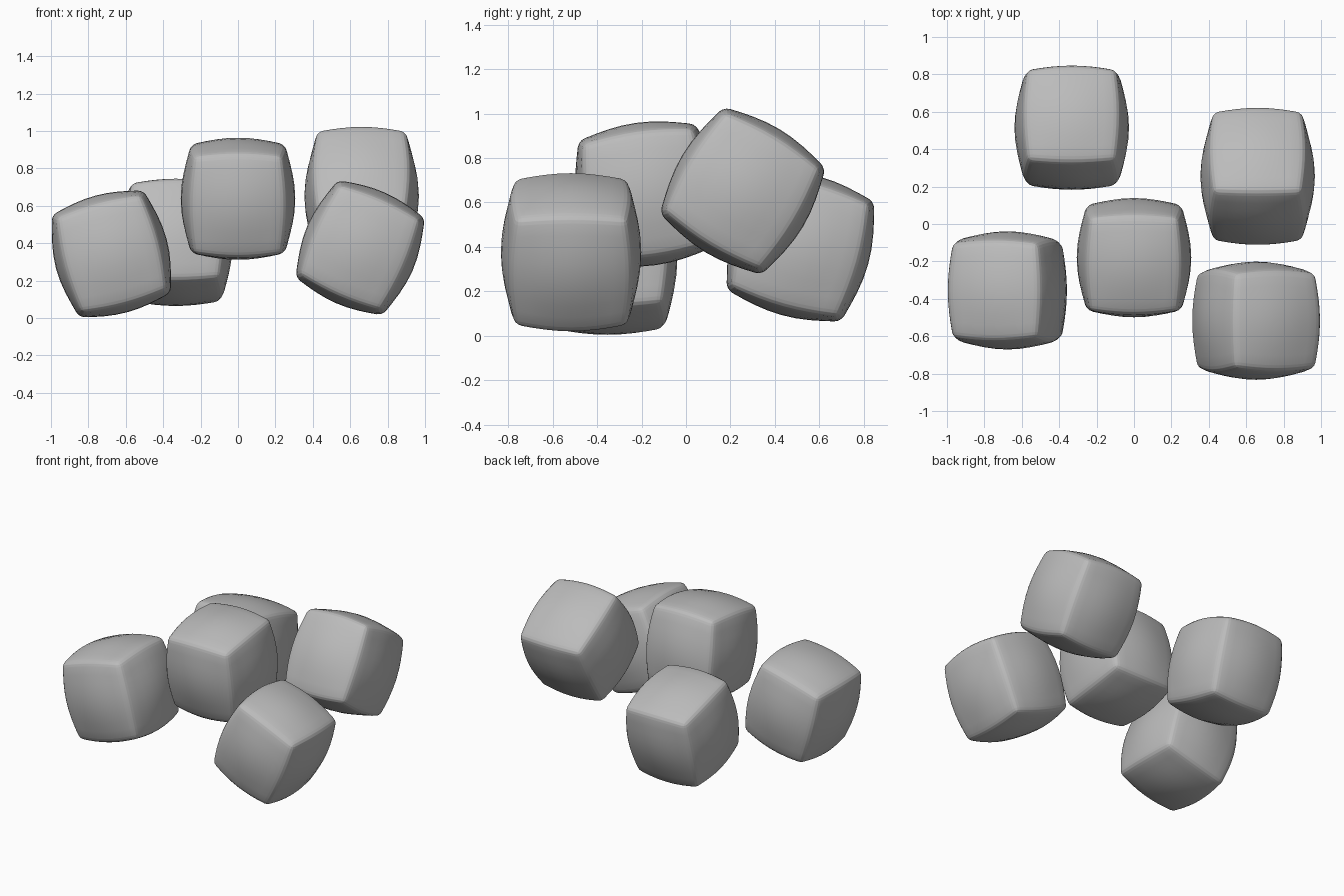
import bpy
from math import radians

cube = bpy.data.objects.get("Cube")
if cube:
    bpy.data.objects.remove(cube, do_unlink=True)

grey = bpy.data.materials.new("plain_grey")
grey.use_nodes = True
color = (0.5, 0.5, 0.5, 1)
grey.diffuse_color = color
grey.node_tree.nodes["Principled BSDF"].inputs["Base Color"].default_value = color

SIZE = (0.49, 0.522, 0.546)


def make_block(name, location, tilt_x=0, tilt_y=0):
    """Pillow-like block: bevelled box partly inflated towards a sphere."""
    bpy.ops.mesh.primitive_cube_add(size=1)
    block = bpy.context.object
    block.name = name
    block.data.name = name
    for v in block.data.vertices:
        v.co = [c * s for c, s in zip(v.co, SIZE)]
    block.data.materials.append(grey)

    # Narrow rounded edges
    bevel = block.modifiers.new("round_edges", 'BEVEL')
    bevel.width = 0.035
    bevel.segments = 3
    # Enough faces for the bulge
    grid = block.modifiers.new("grid", 'SUBSURF')
    grid.subdivision_type = 'SIMPLE'
    grid.levels = grid.render_levels = 3
    # Bulging sides
    bulge = block.modifiers.new("bulge", 'CAST')
    bulge.cast_type = 'SPHERE'
    bulge.factor = 0.395
    bulge.radius = 0
    bulge.use_radius_as_size = False
    bulge.size = 0.4

    bpy.ops.object.shade_smooth()
    block.location = location
    block.rotation_euler = (radians(tilt_x), radians(tilt_y), 0)


# Five tumbled blocks
make_block("middle_block", (0, -0.18, 0.638), tilt_x=8)
make_block("front_right_block", (-0.677, -0.355, 0.343), tilt_y=-15)
make_block("front_left_block", (0.653, -0.517, 0.376), tilt_y=23.6)
make_block("back_right_block", (-0.333, 0.515, 0.405), tilt_x=-15.6)
make_block("back_left_block", (0.661, 0.255, 0.652), tilt_x=-31)
